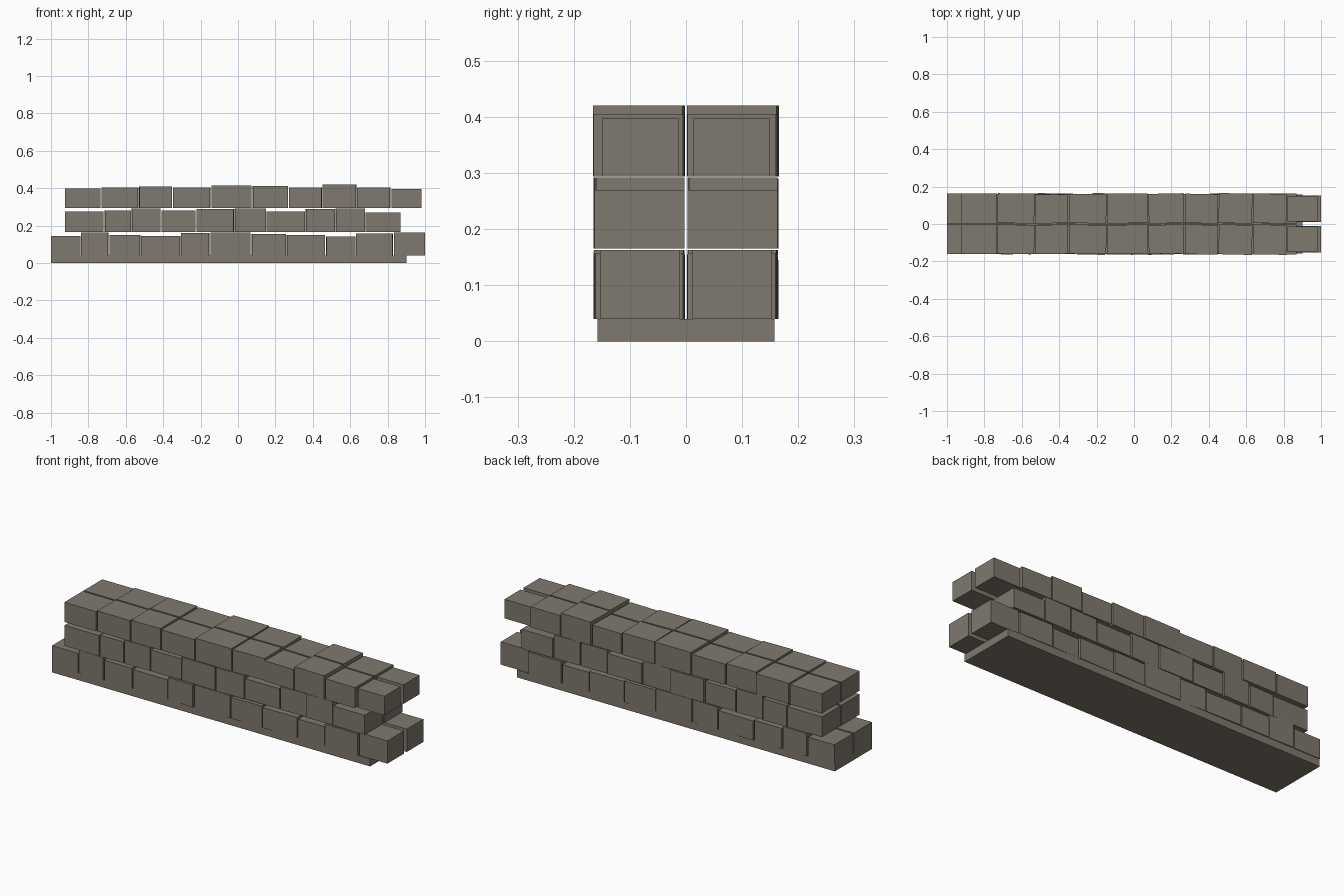
import bpy, bmesh, random
from math import radians
from mathutils import Matrix, Vector

random.seed(4)
cube = bpy.data.objects.get("Cube")
if cube:
    bpy.data.objects.remove(cube)

stone = bpy.data.materials.new("grey_brown_stone")
stone.use_nodes = True
color = (0.212, 0.19, 0.157, 1)
stone.diffuse_color = color
stone.node_tree.nodes["Principled BSDF"].inputs["Base Color"].default_value = color


def add_block(bm, low, high, yaw=0.0):
    """Add a box between two corners, turned about its own vertical axis."""
    low, high = Vector(low), Vector(high)
    matrix = (Matrix.Translation((low + high) / 2)
              @ Matrix.Rotation(radians(yaw), 4, "Z")
              @ Matrix.Diagonal((*(high - low), 1)))
    bmesh.ops.create_cube(bm, size=1, matrix=matrix)


def finish(bm, name):
    mesh = bpy.data.meshes.new(name)
    bm.to_mesh(mesh)
    bm.free()
    mesh.materials.append(stone)
    obj = bpy.data.objects.new(name, mesh)
    bpy.context.collection.objects.link(obj)
    return obj


# Footing: two thin stacked slabs
for name, bottom, top in (("footing_lower", 0, 0.02), ("footing_upper", 0.02, 0.04)):
    bm = bmesh.new()
    add_block(bm, (-1, -0.158, bottom), (0.9, 0.158, top))
    finish(bm, name)

# Courses: name, bed height, brick joints along x, brick top heights,
# and the inner and outer faces of the end brick
courses = (
    ("lower_course", 0.04,
     (-1, -.84, -.69, -.52, -.305, -.15, .07, .257, .468, .63, .83, 1),
     (.145, .163, .15, .145, .16, .163, .155, .15, .142, .157, .163),
     (0.012, 0.153)),
    ("middle_course", 0.165,
     (-.925, -.715, -.57, -.412, -.225, -.02, .15, .36, .52, .68, .87),
     (.275, .28, .292, .28, .29, .292, .275, .29, .292, .27),
     (0.003, 0.163)),
    ("upper_course", 0.294,
     (-.925, -.732, -.53, -.35, -.145, .075, .27, .45, .635, .818, .98),
     (.4, .405, .41, .405, .415, .413, .404, .42, .405, .397),
     (0.013, 0.15)),
)

# Each course has a front and a back leaf of slightly turned bricks
for name, bed, joints, tops, end_faces in courses:
    yaws = [random.uniform(-1.5, 1.5) for _ in tops]
    yaws[0] = yaws[-1] = 0
    for side, leaf in ((-1, "front"), (1, "back")):
        bm = bmesh.new()
        for i, top in enumerate(tops):
            last = i == len(tops) - 1
            inner, outer = end_faces if last else (0.004, random.uniform(0.158, 0.164))
            ys = sorted((side * inner, side * outer))
            add_block(bm, (joints[i] + (0.003 if i else 0), ys[0], bed),
                      (joints[i + 1] - (0 if last else 0.003), ys[1], top), yaws[i])
        finish(bm, f"{name}_{leaf}")
